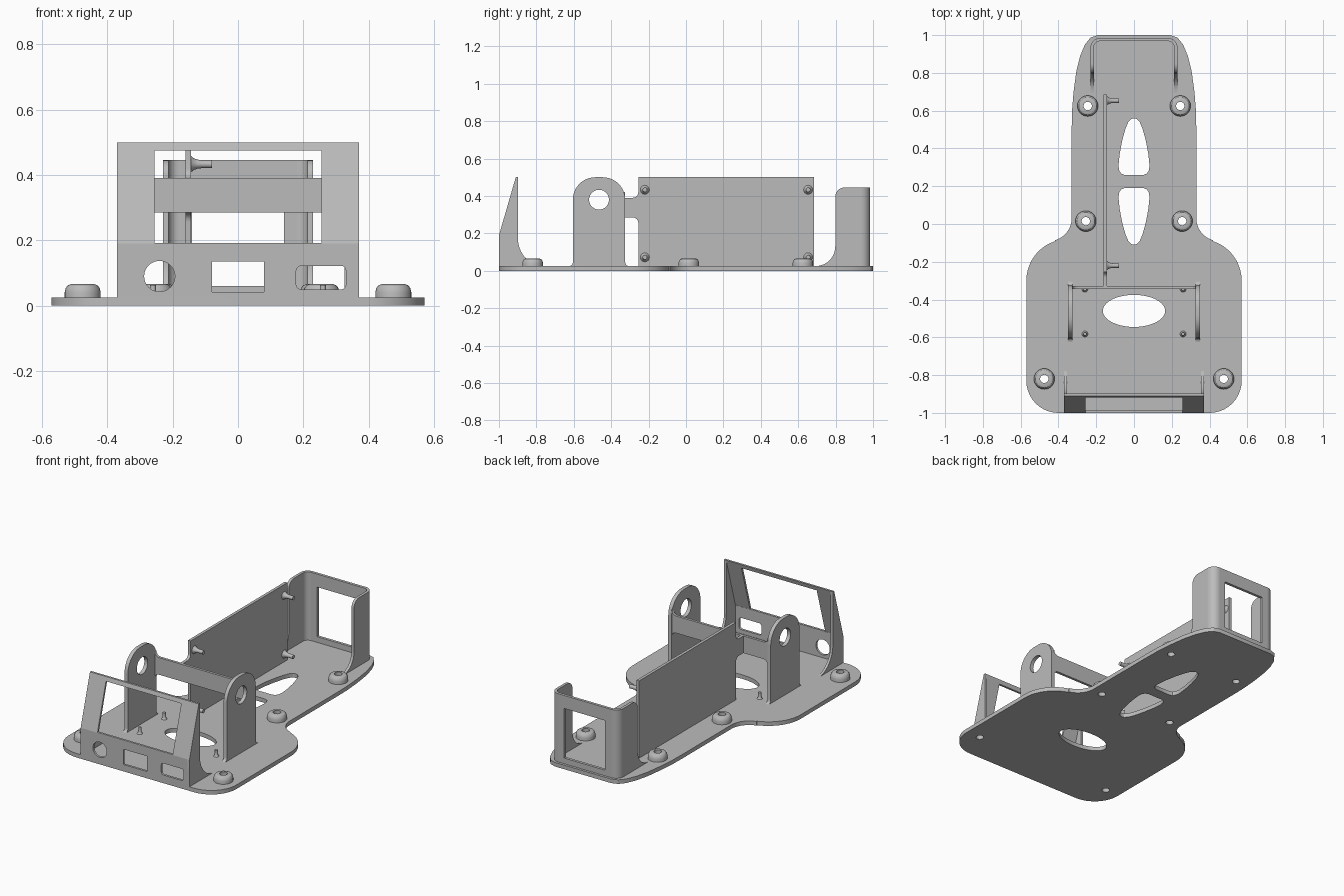
import bpy, bmesh
from math import sin, cos, pi, radians
from mathutils import Matrix, Vector

cube = bpy.data.objects.get("Cube")
if cube:
    bpy.data.objects.remove(cube, do_unlink=True)

grey = bpy.data.materials.new("plain grey")
grey.use_nodes = True
grey.diffuse_color = (0.5, 0.5, 0.5, 1)
grey.node_tree.nodes["Principled BSDF"].inputs["Base Color"].default_value = (0.5, 0.5, 0.5, 1)

# Sheet planes: columns are the sheet's u, v and normal directions
PLANES = {
    "XY": Matrix.Identity(3),
    "XZ": Matrix(((1, 0, 0), (0, 0, -1), (0, 1, 0))),
    "YZ": Matrix(((0, 0, 1), (1, 0, 0), (0, 1, 0))),
}


def arc(u, v, r, start, end, rv=None, n=10):
    rv = rv or r
    angles = [radians(start + (end - start) * i / n) for i in range(n + 1)]
    return [(u + r * cos(a), v + rv * sin(a)) for a in angles]


def circle(u, v, r, rv=None):
    return arc(u, v, r, 0, 360, rv, 40)[:-1]


def rect(u0, u1, v0, v1, r=0):
    if not r:
        return [(u0, v0), (u1, v0), (u1, v1), (u0, v1)]
    return (arc(u0 + r, v0 + r, r, 180, 270, n=5) + arc(u1 - r, v0 + r, r, 270, 360, n=5)
            + arc(u1 - r, v1 - r, r, 0, 90, n=5) + arc(u0 + r, v1 - r, r, 90, 180, n=5))


def mirrored(half):
    """Close a half outline by reflecting it across u = 0."""
    return half + [(-u, v) for u, v in reversed(half) if u > 0.001]


def finish(name, bm):
    mesh = bpy.data.meshes.new(name)
    bmesh.ops.remove_doubles(bm, verts=bm.verts, dist=0.0002)
    bmesh.ops.recalc_face_normals(bm, faces=bm.faces)
    bm.to_mesh(mesh)
    bm.free()
    mesh.materials.append(grey)
    obj = bpy.data.objects.new(name, mesh)
    bpy.context.collection.objects.link(obj)
    bpy.ops.object.select_all(action="DESELECT")
    obj.select_set(True)
    bpy.context.view_layer.objects.active = obj
    bpy.ops.object.shade_smooth_by_angle(angle=radians(30))
    return obj


def sheet(name, plane, low, high, loops):
    """Flat sheet between two offsets; the first loop is the outline, the rest are holes."""
    curve = bpy.data.curves.new(name, "CURVE")
    curve.dimensions, curve.fill_mode = "2D", "BOTH"
    curve.extrude = (high - low) / 2
    for loop in loops:
        spline = curve.splines.new("POLY")
        spline.points.add(len(loop) - 1)
        for p, (u, v) in zip(spline.points, loop):
            p.co = (u, v, 0, 1)
        spline.use_cyclic_u = True
    temp = bpy.data.objects.new(name + " helper", curve)
    bpy.context.collection.objects.link(temp)
    bpy.context.view_layer.update()
    mesh = temp.evaluated_get(bpy.context.evaluated_depsgraph_get()).to_mesh()
    bm = bmesh.new()
    bm.from_mesh(mesh)
    temp.to_mesh_clear()
    bpy.data.objects.remove(temp, do_unlink=True)
    bpy.data.curves.remove(curve)
    axis = {"XY": Vector((0, 0, 1)), "XZ": Vector((0, 1, 0)), "YZ": Vector((1, 0, 0))}[plane]
    for v in bm.verts:
        v.co = PLANES[plane] @ v.co + axis * (low + high) / 2
    return finish(name, bm)


def lathe(name, profile, location, turn=None, steps=28):
    """Revolve (radius, height) points around the vertical axis."""
    bm = bmesh.new()
    verts = [bm.verts.new((r, 0, h)) for r, h in profile]
    edges = [bm.edges.new(pair) for pair in zip(verts, verts[1:])]
    bmesh.ops.spin(bm, geom=verts + edges, axis=(0, 0, 1), cent=(0, 0, 0),
                   angle=2 * pi, steps=steps)
    obj = finish(name, bm)
    obj.location = location
    if turn:
        obj.rotation_euler = turn
    return obj


# Base plate with lightening holes and screw holes
BOSSES = [(s * x, y) for x, y in ((0.245, 0.625), (0.255, 0.015), (0.475, -0.82)) for s in (-1, 1)]
outline = ([(0, -1)] + arc(0.40, -0.83, 0.17, -90, 0) + arc(0.35, -0.30, 0.22, 0, 72)
           + arc(0.45, 0.03, 0.12, 255, 180)
           + [(0.33, 0.5), (0.328, 0.6), (0.32, 0.7), (0.305, 0.81), (0.285, 0.89),
              (0.26, 0.95), (0.23, 0.987), (0.19, 1)])
egg = mirrored([(0, 0.26), (0.05, 0.26), (0.068, 0.267), (0.079, 0.285), (0.082, 0.31),
                (0.076, 0.37), (0.063, 0.44), (0.045, 0.505), (0.03, 0.54), (0.015, 0.556), (0, 0.56)])
sheet("base_plate", "XY", 0, 0.025,
      [mirrored(outline), circle(0, -0.46, 0.165, 0.085), egg, [(u, 0.45 - v) for u, v in egg]]
      + [circle(x, y, 0.022) for x, y in BOSSES])

# Screw bosses
for x, y in BOSSES:
    lathe("screw_boss", [(0.022, 0.02), (0.055, 0.02), (0.055, 0.042), (0.052, 0.054),
                         (0.046, 0.062), (0.036, 0.066), (0.022, 0.066), (0.022, 0.02)], (x, y, 0))

# Front panel: upright lower wall with port holes, leaning upper frame
sheet("front_lower_wall", "XZ", -1, -0.986,
      [rect(-0.37, 0.37, 0.01, 0.19), circle(-0.24, 0.09, 0.047),
       rect(-0.08, 0.08, 0.042, 0.136), rect(0.178, 0.33, 0.05, 0.122, 0.015)])
frame = sheet("front_sloped_frame", "XZ", -1, -0.987,
              [rect(-0.37, 0.37, 0.19, 0.5), rect(-0.256, 0.256, 0.192, 0.475)])
for v in frame.data.vertices:
    v.co.y += (v.co.z - 0.19) * 0.29

# Front panel cheeks, swept into the base
for s in (-1, 1):
    x = s * 0.3625
    sheet("front_cheek", "YZ", x - 0.0075, x + 0.0075,
          [[(-1, 0.01), (-1, 0.19), (-0.91, 0.5), (-0.898, 0.5)]
           + arc(-0.75, 0.17, 0.148, 180, 270, n=14) + [(-0.75, 0.01)]])

# Pivot arms with round holes and flared feet
for s in (-1, 1):
    x = s * 0.337
    sheet("pivot_arm", "YZ", x - 0.0115, x + 0.0115,
          [arc(-0.625, 0.045, 0.02, 270, 360, n=5) + arc(-0.485, 0.38, 0.12, 180, 90)
           + arc(-0.445, 0.38, 0.12, 90, 0) + arc(-0.305, 0.045, 0.02, 180, 270, n=5)
           + [(-0.305, 0.015), (-0.625, 0.015)],
           circle(-0.465, 0.38, 0.053)])

# Crossbar joining the arms
sheet("crossbar", "XZ", -0.343, -0.327,
      [mirrored([(0, 0.285)] + arc(0.297, 0.255, 0.03, 90, 0, n=6)
                + arc(0.297, 0.42, 0.03, 0, -90, n=6) + [(0, 0.39)])])

# Upright board with a tab reaching the crossbar
sheet("upright_board", "YZ", -0.161, -0.143,
      [[(-0.255, 0.015), (0.685, 0.015), (0.685, 0.5), (-0.255, 0.5)]
       + arc(-0.285, 0.42, 0.03, 0, -90, n=6) + [(-0.335, 0.39), (-0.335, 0.285)]
       + arc(-0.285, 0.255, 0.03, 90, 0, n=6)])

# Board standoffs
for y in (-0.22, 0.653):
    for z in (0.072, 0.433):
        lathe("board_standoff", [(0.026, 0), (0.018, 0.01), (0.014, 0.02), (0.012, 0.035),
                                 (0.012, 0.066), (0, 0.066)], (-0.145, y, z), (0, pi / 2, 0), 16)

# Locating pegs on the base
for x in (-0.26, 0.26):
    for y in (-0.345, -0.582):
        lathe("locating_peg", [(0.017, 0), (0.011, 0.008), (0.009, 0.02), (0.009, 0.04), (0, 0.04)],
              (x, y, 0.024), None, 14)

# Rear bracket: windowed back wall, rounded corners, swept side walls
sheet("rear_back_wall", "XZ", 0.968, 0.985,
      [rect(-0.182, 0.182, 0.015, 0.445), rect(-0.14, 0.14, 0.06, 0.365)])
for s in (-1, 1):
    ring = arc(0.18, 0.935, 0.05, 0, 90) + arc(0.18, 0.935, 0.033, 90, 0)
    sheet("rear_corner", "XY", 0.015, 0.445, [[(s * u, v) for u, v in ring]])
    x = s * 0.2215
    sheet("rear_side_wall", "YZ", x - 0.0085, x + 0.0085,
          [[(0.936, 0.015), (0.936, 0.445)] + arc(0.848, 0.395, 0.05, 90, 180)
           + arc(0.693, 0.13, 0.105, 0, -90) + [(0.693, 0.015)]])
